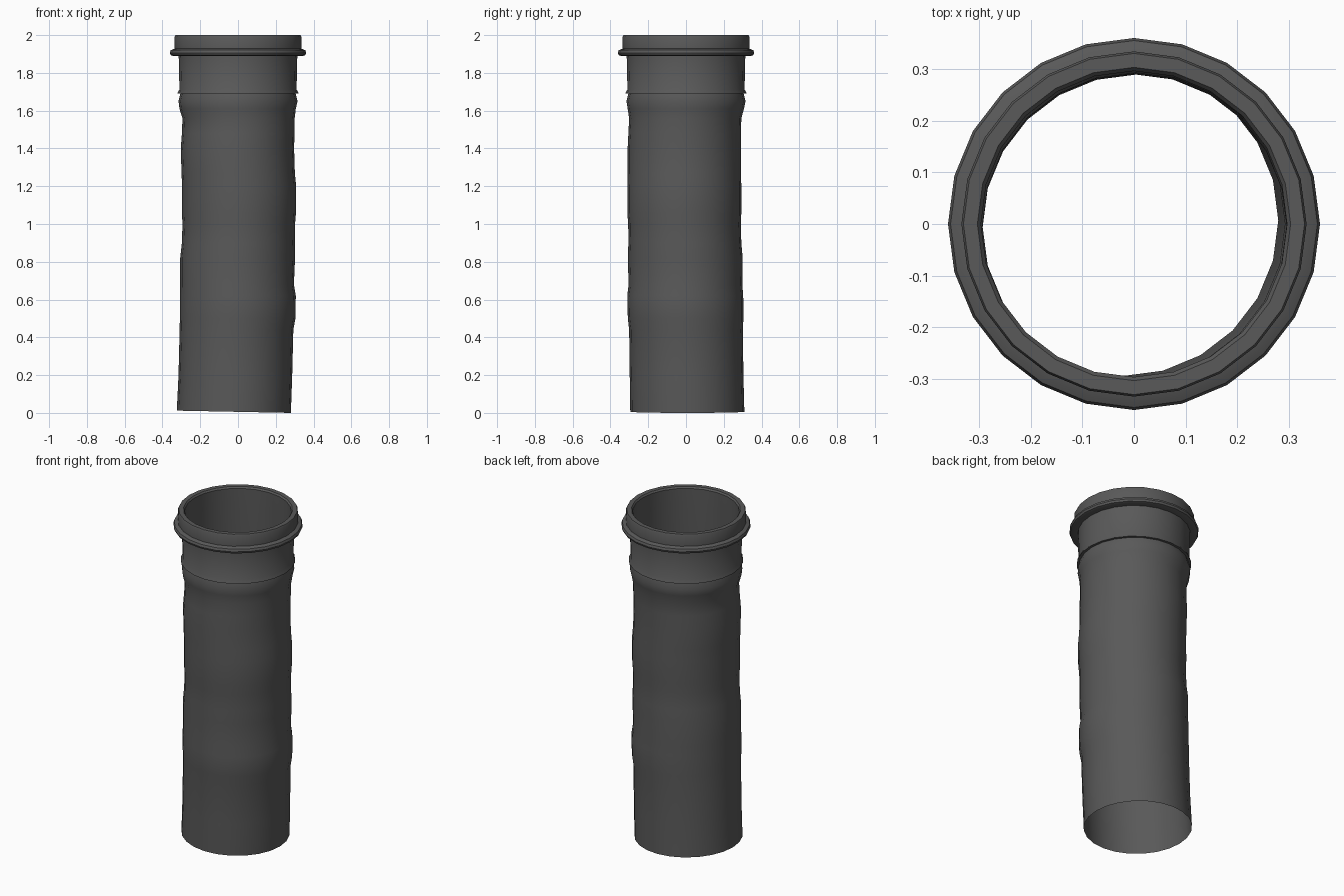
import bpy, bmesh, math

SIDES = 24

mat = bpy.data.materials.new("dark_grey")
mat.diffuse_color = (0.1, 0.1, 0.1, 1)


def lathe(name, rings, tilt=None, angle=35):
    """Skin rings of (z, centre x, centre y, radius) into an open sheet."""
    bm = bmesh.new()
    loops = []
    for i, (z, cx, cy, r) in enumerate(rings):
        loop = []
        for k in range(SIDES):
            a = 2 * math.pi * k / SIDES
            dz = tilt * (1 - math.cos(a)) if tilt and i == 0 else 0
            loop.append(bm.verts.new((cx + r * math.cos(a), cy + r * math.sin(a), z + dz)))
        loops.append(loop)
    for lo, hi in zip(loops, loops[1:]):
        for k in range(SIDES):
            n = (k + 1) % SIDES
            bm.faces.new((lo[k], lo[n], hi[n], hi[k]))
    me = bpy.data.meshes.new(name)
    bm.to_mesh(me)
    bm.free()
    ob = bpy.data.objects.new(name, me)
    bpy.context.collection.objects.link(ob)
    me.materials.append(mat)
    bpy.ops.object.select_all(action='DESELECT')
    ob.select_set(True)
    bpy.context.view_layer.objects.active = ob
    bpy.ops.object.shade_smooth_by_angle(angle=math.radians(angle))
    return ob


# Dented thin-walled pipe: rings drift and swell a little on the way up
lathe("pipe_body", [
    (0.00, -0.022, 0.007, 0.302),
    (0.20, -0.014, 0.003, 0.301),
    (0.44, -0.008, 0.000, 0.301),
    (0.50, -0.002, -0.002, 0.306),
    (0.62, -0.001, -0.004, 0.307),
    (0.68, -0.005, -0.003, 0.301),
    (0.82, -0.002, -0.004, 0.304),
    (0.90, 0.002, -0.006, 0.299),
    (1.00, 0.004, -0.008, 0.298),
    (1.06, 0.005, -0.009, 0.302),
    (1.20, 0.006, -0.009, 0.302),
    (1.27, 0.001, -0.009, 0.300),
    (1.40, -0.003, -0.009, 0.300),
    (1.48, 0.001, -0.007, 0.298),
    (1.56, 0.003, -0.004, 0.297),
    (1.61, -0.002, -0.001, 0.308),
    (1.65, 0.000, 0.000, 0.315),
    (1.69, 0.000, 0.000, 0.305),
], tilt=0.006, angle=60)

# Socket collar: flared lower lip, raised bead, top rim and inner wall
collar = [
    (0.303, 1.690), (0.320, 1.690), (0.319, 1.697), (0.310, 1.712), (0.314, 1.890),
    (0.345, 1.890), (0.356, 1.894), (0.361, 1.906), (0.356, 1.920), (0.345, 1.925),
    (0.335, 1.928), (0.335, 1.992), (0.331, 2.000), (0.304, 2.000), (0.297, 1.990),
    (0.298, 1.900), (0.303, 1.690),
]
lathe("socket_collar", [(z, 0, 0, r) for r, z in collar])
